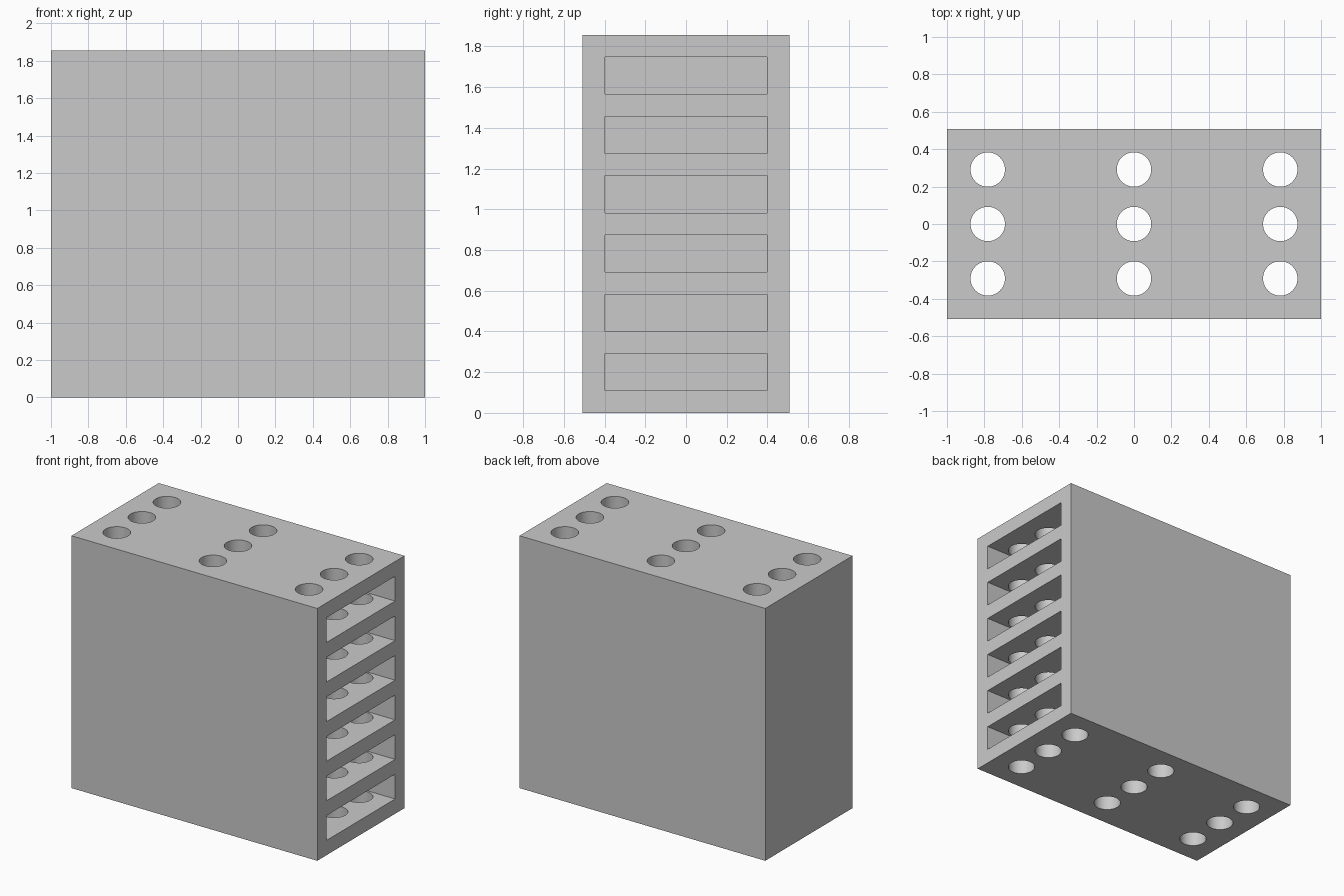
import bpy
import bmesh
import math
from mathutils import Matrix, Vector

cube = bpy.data.objects.get("Cube")
if cube:
    bpy.data.objects.remove(cube, do_unlink=True)

# Main dimensions
LENGTH, DEPTH, HEIGHT = 2.0, 1.014, 1.856
WALL = 0.109
SHELVES = 6
SLOT = (HEIGHT - (SHELVES + 1) * WALL) / SHELVES
PITCH = SLOT + WALL
HOLE_RADIUS = 0.092
HOLE_X = 0.782

grey = bpy.data.materials.new("light grey")
grey.use_nodes = True
colour = (0.59, 0.59, 0.59, 1.0)
grey.diffuse_color = colour
grey.node_tree.nodes["Principled BSDF"].inputs["Base Color"].default_value = colour


def add_box(bm, low, high):
    low, high = Vector(low), Vector(high)
    matrix = Matrix.Translation((low + high) / 2) @ Matrix.Diagonal((*(high - low), 1))
    bmesh.ops.create_cube(bm, size=1, matrix=matrix)


def make_object(name, bm):
    mesh = bpy.data.meshes.new(name)
    bm.to_mesh(mesh)
    bm.free()
    mesh.materials.append(grey)
    obj = bpy.data.objects.new(name, mesh)
    bpy.context.collection.objects.link(obj)
    return obj


def cut(target, cutter):
    cutter.hide_render = True
    mod = target.modifiers.new(cutter.name, 'BOOLEAN')
    mod.operation = 'DIFFERENCE'
    mod.solver = 'EXACT'
    mod.object = cutter
    bpy.context.view_layer.objects.active = target
    bpy.ops.object.modifier_apply(modifier=mod.name)
    bpy.data.objects.remove(cutter, do_unlink=True)


# Solid block
bm = bmesh.new()
add_box(bm, (-LENGTH / 2, -DEPTH / 2, 0), (LENGTH / 2, DEPTH / 2, HEIGHT))
rack = make_object("slotted_rack", bm)

# Stacked slots, open on one end only
bm = bmesh.new()
for i in range(SHELVES):
    z = WALL + i * PITCH
    add_box(bm, (-LENGTH / 2 + WALL, -DEPTH / 2 + WALL, z),
            (LENGTH / 2 + 0.1, DEPTH / 2 - WALL, z + SLOT))
cut(rack, make_object("slot_cutter", bm))

# Three by three vertical holes through every shelf
bm = bmesh.new()
for x in (-HOLE_X, 0, HOLE_X):
    for y in (-PITCH, 0, PITCH):
        bmesh.ops.create_cone(bm, cap_ends=True, segments=64,
                              radius1=HOLE_RADIUS, radius2=HOLE_RADIUS,
                              depth=HEIGHT + 0.2,
                              matrix=Matrix.Translation((x, y, HEIGHT / 2)))
cut(rack, make_object("hole_cutter", bm))

# Smooth hole walls with crisp rims
bpy.ops.object.select_all(action='DESELECT')
rack.select_set(True)
bpy.context.view_layer.objects.active = rack
bpy.ops.object.shade_smooth_by_angle(angle=math.radians(30))
